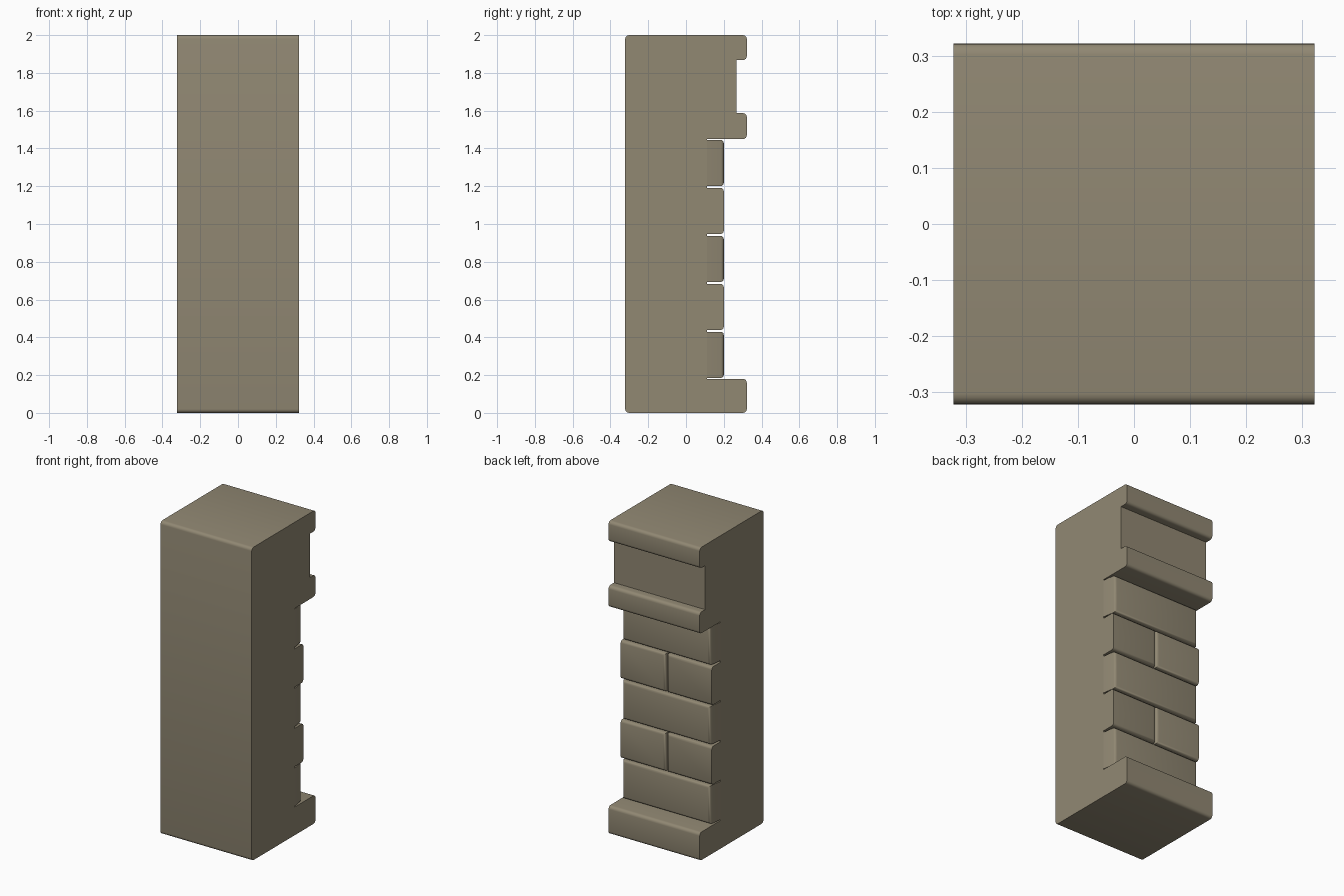
import bpy, bmesh
from mathutils import Vector

cube = bpy.data.objects.get("Cube")
if cube:
    bpy.data.objects.remove(cube)

HALF = 0.322      # half width of the pillar
CORE = 0.11       # depth where the brick face begins
FACE = 0.2        # outer face of the bricks
GAP = 0.005       # half of the mortar joint

stone = bpy.data.materials.new("warm_grey_stone")
stone.use_nodes = True
stone.diffuse_color = (0.283, 0.246, 0.171, 1)
stone.node_tree.nodes["Principled BSDF"].inputs["Base Color"].default_value = stone.diffuse_color


def finish(bm, name):
    bmesh.ops.recalc_face_normals(bm, faces=bm.faces[:])
    mesh = bpy.data.meshes.new(name)
    bm.to_mesh(mesh)
    bm.free()
    mesh.materials.append(stone)
    obj = bpy.data.objects.new(name, mesh)
    bpy.context.collection.objects.link(obj)
    bpy.ops.object.select_all(action="DESELECT")
    obj.select_set(True)
    bpy.context.view_layer.objects.active = obj
    bpy.ops.object.shade_smooth_by_angle(angle=0.6)
    return obj


# Pillar body: side profile (y, z, rounded) extruded across the width
profile = [(-HALF, 0, 1), (HALF, 0, 1), (HALF, 0.18, 1), (CORE, 0.18, 0),
           (CORE, 1.45, 0), (HALF, 1.45, 1), (HALF, 1.587, 1), (0.267, 1.587, 0),
           (0.267, 1.868, 0), (HALF, 1.868, 1), (HALF, 2, 1), (-HALF, 2, 1)]
bm = bmesh.new()
side = bm.faces.new([bm.verts.new((-HALF, y, z)) for y, z, r in profile])
rounded = [Vector((0, y, z)) for y, z, r in profile if r]
ext = bmesh.ops.extrude_face_region(bm, geom=[side])
bmesh.ops.translate(bm, vec=(2 * HALF, 0, 0),
                    verts=[v for v in ext["geom"] if isinstance(v, bmesh.types.BMVert)])
edges = []
for e in bm.edges:
    a, b = (v.co for v in e.verts)
    if abs(a.x - b.x) > 0.1 and any((Vector((0, a.y, a.z)) - p).length < 1e-4 for p in rounded):
        edges.append(e)
bmesh.ops.bevel(bm, geom=edges, offset=0.02, segments=4, profile=0.5, affect="EDGES")
finish(bm, "pillar_body")


def brick(name, x0, x1, z0, z1, taper=0.0):
    """Block with a rounded face rim; ends flush with the pillar stay crisp."""
    bm = bmesh.new()
    bmesh.ops.create_cube(bm, size=1)
    for v in bm.verts:
        right, back, top = (c > 0 for c in v.co)
        x = x1 - taper * back if right else x0 + taper * back
        v.co = (x, FACE if back else CORE, z1 if top else z0)
    rim = [e for e in bm.edges
           if all(v.co.y > FACE - 1e-4 for v in e.verts)
           and (taper or not all(abs(v.co.x) > HALF - 1e-4 for v in e.verts))]
    bmesh.ops.bevel(bm, geom=rim, offset=0.016, segments=3, profile=0.5, affect="EDGES")
    finish(bm, name)


# Brick courses: tapered long bricks alternate with flush pairs
step = (1.45 - 0.18) / 5
for row in range(5):
    z0 = 0.18 + row * step + GAP
    z1 = 0.18 + (row + 1) * step - GAP
    if row % 2 == 0:
        brick(f"long_brick_{row + 1}", -HALF, HALF, z0, z1, taper=0.012)
    else:
        brick(f"right_brick_{row + 1}", -HALF, -GAP, z0, z1)
        brick(f"left_brick_{row + 1}", GAP, HALF, z0, z1)
